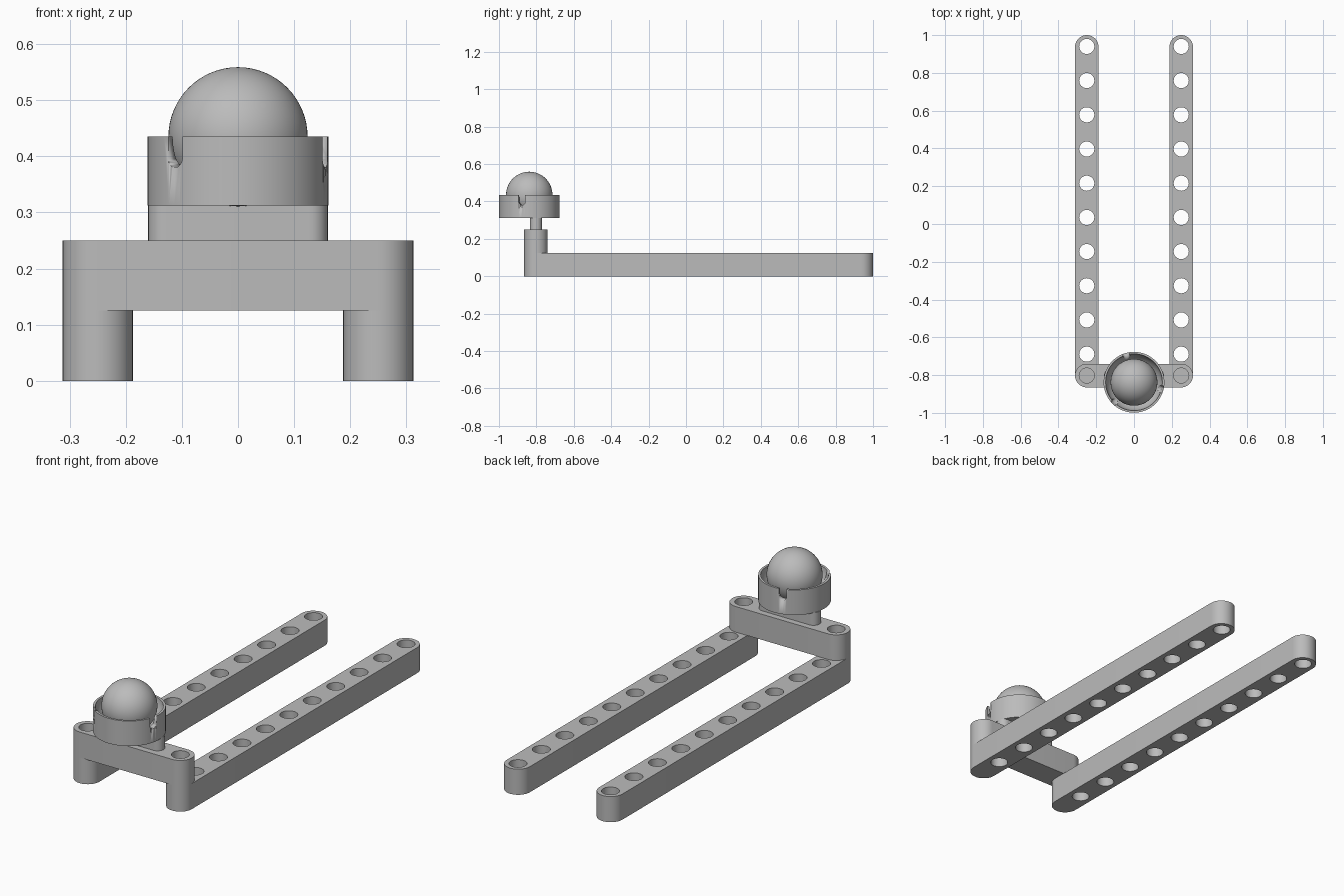
import bpy
import bmesh
from math import sin, cos, pi, radians
from mathutils import Matrix

cube = bpy.data.objects.get("Cube")
if cube:
    bpy.data.objects.remove(cube, do_unlink=True)

GREY = (0.5, 0.5, 0.5, 1.0)
grey = bpy.data.materials.new("plain grey")
grey.use_nodes = True
grey.diffuse_color = GREY
grey.node_tree.nodes["Principled BSDF"].inputs["Base Color"].default_value = GREY

RAIL_X = 0.25       # rail centre line
HALF = 0.0625       # half width of every bar
BAR = 0.125         # bar height
HOLE = 0.04         # hole radius
BAR_Y = -0.8025     # centre of the crossbar
CUP_Y = -0.838      # centre of the cup and ball
RIM_Z = 0.435


def arc(x, y, r, start, sweep, steps):
    return [(x + r * cos(start + sweep * i / steps), y + r * sin(start + sweep * i / steps))
            for i in range(steps + 1)]


def circle(x, y, r):
    return arc(x, y, r, 0, 2 * pi, 32)[:-1]


def stadium(x, y, length, r, along_x):
    """Rounded bar outline with end centres `length` apart."""
    h, turn = length / 2, (0 if along_x else pi / 2)
    dx, dy = h * cos(turn), h * sin(turn)
    return (arc(x + dx, y + dy, r, turn - pi / 2, pi, 20)
            + arc(x - dx, y - dy, r, turn + pi / 2, pi, 20))


def finish(obj, smooth=True):
    obj.data.materials.clear()
    obj.data.materials.append(grey)
    if smooth:
        bpy.ops.object.select_all(action="DESELECT")
        obj.select_set(True)
        bpy.context.view_layer.objects.active = obj
        bpy.ops.object.shade_smooth_by_angle(angle=radians(30))
    return obj


def add_object(name, bm):
    mesh = bpy.data.meshes.new(name)
    bmesh.ops.recalc_face_normals(bm, faces=bm.faces)
    bm.to_mesh(mesh)
    bm.free()
    obj = bpy.data.objects.new(name, mesh)
    bpy.context.collection.objects.link(obj)
    return finish(obj)


def prism(name, outlines, z0, z1, matrix=Matrix()):
    """Extrude a filled outline; further outlines become holes."""
    curve = bpy.data.curves.new(name, "CURVE")
    curve.dimensions = "2D"
    curve.fill_mode = "BOTH"
    curve.extrude = (z1 - z0) / 2
    for pts in outlines:
        spline = curve.splines.new("POLY")
        spline.points.add(len(pts) - 1)
        for p, (x, y) in zip(spline.points, pts):
            p.co = (x, y, 0, 1)
        spline.use_cyclic_u = True
    temp = bpy.data.objects.new(name + " outline", curve)
    bpy.context.collection.objects.link(temp)
    bpy.context.view_layer.update()
    mesh = bpy.data.meshes.new_from_object(temp.evaluated_get(bpy.context.evaluated_depsgraph_get()))
    bpy.data.objects.remove(temp, do_unlink=True)
    bm = bmesh.new()
    bm.from_mesh(mesh)
    bpy.data.meshes.remove(mesh)
    bmesh.ops.remove_doubles(bm, verts=bm.verts, dist=1e-5)
    bmesh.ops.transform(bm, matrix=matrix @ Matrix.Translation((0, 0, (z0 + z1) / 2)), verts=bm.verts)
    return add_object(name, bm)


# Perforated side rails
rail_length = 1 - HALF - BAR_Y
for side, x in (("left", RAIL_X), ("right", -RAIL_X)):
    holes = [circle(x, 0.94 - 0.181 * i, HOLE) for i in range(10)]
    outline = stadium(x, BAR_Y + rail_length / 2, rail_length, HALF, False)
    prism(side + "_rail", [outline] + holes, 0, BAR)

# Raised crossbar with a blind hole at each end
prism("crossbar", [stadium(0, BAR_Y, 2 * RAIL_X, HALF, True)]
      + [circle(x, BAR_Y, HOLE) for x in (-RAIL_X, RAIL_X)], BAR, 2 * BAR)

# Narrow neck under the cup
prism("neck", [stadium(0, BAR_Y, 0.255, 0.0325, True)], 2 * BAR, 0.3125)

# Cup turned from a profile, with a rounded cavity
profile = [(0, 0.3125), (0.161, 0.3125), (0.161, RIM_Z)]
profile += [(0.15 * cos(a), RIM_Z - 0.118 * sin(a)) for a in (pi / 2 * i / 14 for i in range(14))]
profile.append((0, RIM_Z - 0.118))
bm = bmesh.new()
verts = [bm.verts.new((r, 0, z)) for r, z in profile]
edges = [bm.edges.new(pair) for pair in zip(verts, verts[1:])]
bmesh.ops.spin(bm, geom=verts + edges, axis=(0, 0, 1), cent=(0, 0, 0), angle=2 * pi, steps=72)
bmesh.ops.remove_doubles(bm, verts=bm.verts, dist=1e-5)
bmesh.ops.translate(bm, vec=(0, CUP_Y, 0), verts=bm.verts)
cup = add_object("cup", bm)

# Three round-bottomed slots through the cup wall
slot_r = 0.0175
for i in range(3):
    place = (Matrix.Translation((0, CUP_Y, 0)) @ Matrix.Rotation(radians(105.7 + 120 * i), 4, "Z")
             @ Matrix.Rotation(pi / 2, 4, "Y"))
    cutter = prism("slot_cutter", [stadium(-0.38 - slot_r - 0.05, 0, 0.1, slot_r, True)],
                   0.125, 0.2, place)
    cutter.hide_render = True
    cut = cup.modifiers.new("slot", "BOOLEAN")
    cut.operation = "DIFFERENCE"
    cut.solver = "EXACT"
    cut.object = cutter
    bpy.context.view_layer.objects.active = cup
    bpy.ops.object.modifier_move_to_index(modifier=cut.name, index=0)
    bpy.ops.object.modifier_apply(modifier=cut.name)
    bpy.data.objects.remove(cutter, do_unlink=True)

# Rolling ball
bm = bmesh.new()
bmesh.ops.create_uvsphere(bm, u_segments=64, v_segments=32, radius=0.124,
                          matrix=Matrix.Translation((0, CUP_Y, RIM_Z)))
add_object("ball", bm)
